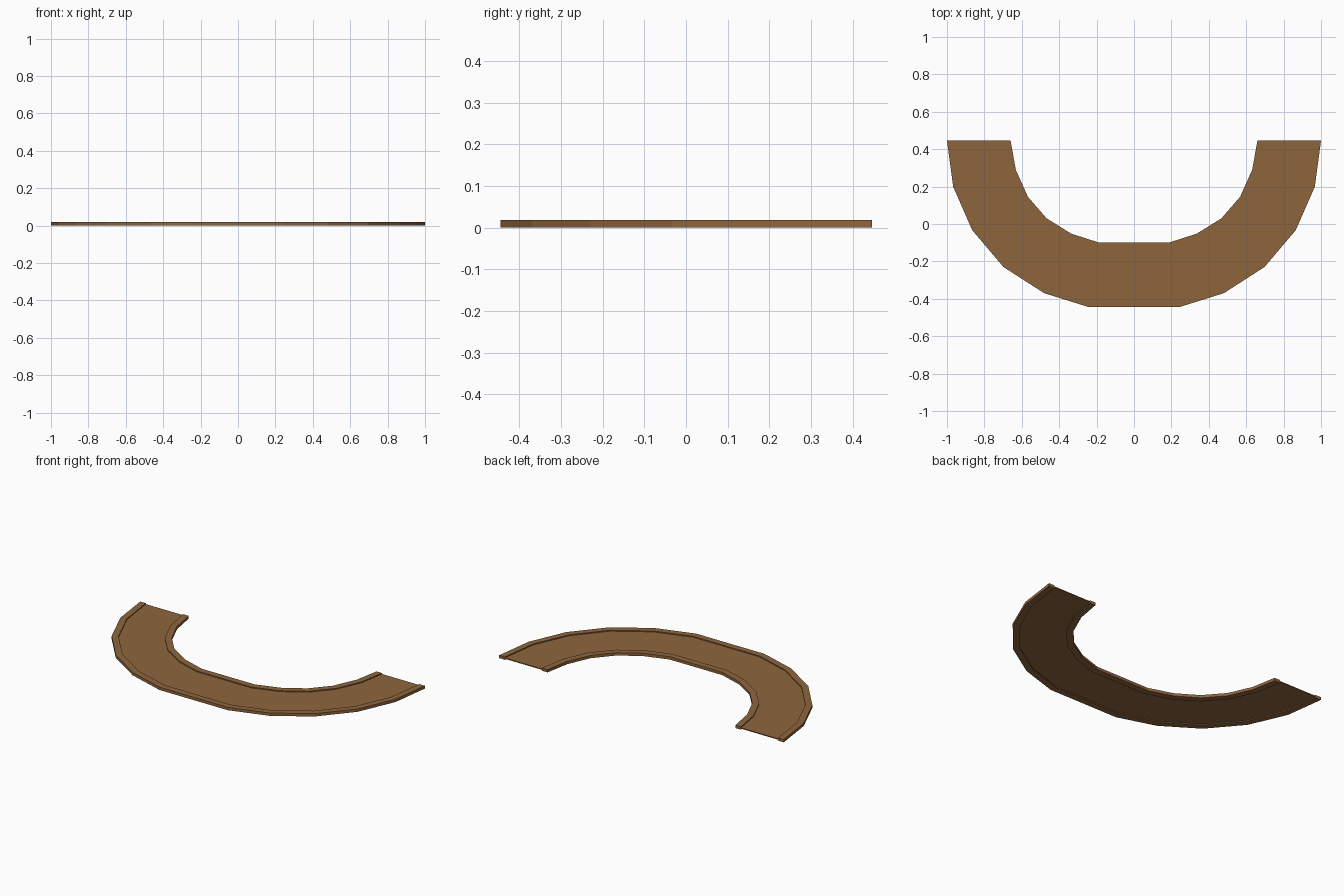
import bpy, bmesh
from mathutils import Vector

if "Cube" in bpy.data.objects:
    bpy.data.objects.remove(bpy.data.objects["Cube"])

wood = bpy.data.materials.new("brown wood")
wood.diffuse_color = (0.27, 0.13, 0.047, 1)
wood.use_nodes = True
wood.node_tree.nodes["Principled BSDF"].inputs["Base Color"].default_value = wood.diffuse_color

# Half of the arc (outer edge, inner edge), mirrored across x = 0
outer = [(-1, .447), (-.967, .2), (-.865, -.033), (-.698, -.23), (-.48, -.37), (-.24, -.445)]
inner = [(-.66, .447), (-.632, .29), (-.567, .145), (-.467, .03), (-.335, -.052), (-.185, -.1)]
both = lambda pts: pts + [(-x, y) for x, y in reversed(pts)]
outer, inner = both(outer), both(inner)

RIM = 0.04 / 0.345   # rim width as a share of the track width
TOP, LOW, HIGH = 0.018, 0.006, 0.012

# H-shaped cross-section: (share across from outer to inner, height)
section = [(0, 0), (RIM, 0), (RIM, LOW), (1 - RIM, LOW), (1 - RIM, 0), (1, 0),
           (1, TOP), (1 - RIM, TOP), (1 - RIM, HIGH), (RIM, HIGH), (RIM, TOP), (0, TOP)]

# Sweep the section along the arc
bm = bmesh.new()
rings = []
for o, i in zip(outer, inner):
    o, i = Vector(o), Vector(i)
    rings.append([bm.verts.new((*o.lerp(i, t), z)) for t, z in section])
n = len(section)
for a, b in zip(rings, rings[1:]):
    for k in range(n):
        bm.faces.new((a[k], a[(k + 1) % n], b[(k + 1) % n], b[k]))
# End caps
bm.faces.new(rings[0])
bm.faces.new(rings[-1])
bmesh.ops.recalc_face_normals(bm, faces=bm.faces)

mesh = bpy.data.meshes.new("curved_track")
bm.to_mesh(mesh)
bm.free()
mesh.materials.append(wood)
bpy.context.collection.objects.link(bpy.data.objects.new("curved_track", mesh))
